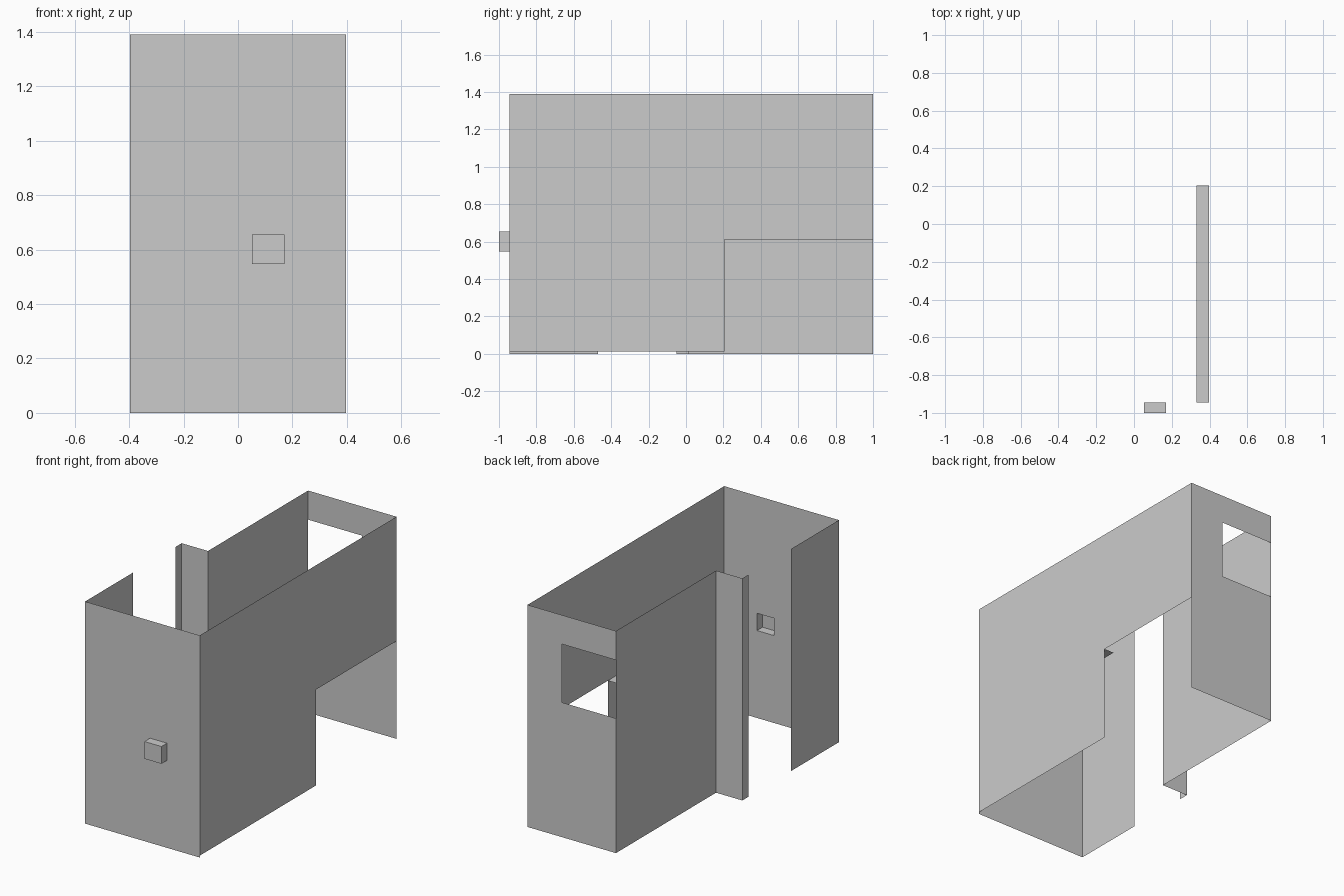
import bpy
import bmesh

if "Cube" in bpy.data.objects:
    bpy.data.objects.remove(bpy.data.objects["Cube"])

X, Y0, Y1, TOP = 0.397, -0.945, 1.0, 1.39
XR = -0.215          # left wall is set back here behind the doorway


def finish(name, bm):
    bmesh.ops.remove_doubles(bm, verts=bm.verts, dist=1e-5)
    me = bpy.data.meshes.new(name)
    bm.to_mesh(me)
    bm.free()
    ob = bpy.data.objects.new(name, me)
    bpy.context.collection.objects.link(ob)
    return ob


def panel(name, place, us, vs, openings=()):
    """Thin panel on a grid of cells, leaving out the opening cells."""
    bm = bmesh.new()
    for i in range(len(us) - 1):
        for j in range(len(vs) - 1):
            if (i, j) in openings:
                continue
            corners = ((us[i], vs[j]), (us[i + 1], vs[j]),
                       (us[i + 1], vs[j + 1]), (us[i], vs[j + 1]))
            bm.faces.new([bm.verts.new(place(u, v)) for u, v in corners])
    return finish(name, bm)


def strip_wall(name, path, z0=0.0, z1=TOP):
    """Thin wall rising from a floor-plan path."""
    bm = bmesh.new()
    for (ax, ay), (bx, by) in zip(path, path[1:]):
        bm.faces.new([bm.verts.new(p) for p in (
            (ax, ay, z0), (bx, by, z0), (bx, by, z1), (ax, ay, z1))])
    return finish(name, bm)


# Front wall with a square opening for the niche
NX, NZ = (0.052, 0.17), (0.547, 0.655)
panel("front_wall", lambda u, v: (u, Y0, v),
      (-X, *NX, X), (0, *NZ, TOP), {(1, 1)})

# Niche: box bulging outward, open to the room
bm = bmesh.new()
bmesh.ops.create_cube(bm, size=1)
for v in bm.verts:
    v.co = (NX[v.co.x > 0], (-1.0, Y0)[v.co.y > 0], NZ[v.co.z > 0])
bm.normal_update()
bmesh.ops.delete(bm, geom=[f for f in bm.faces if f.normal.y > 0.5],
                 context='FACES_ONLY')
finish("wall_niche", bm)

# Right wall, open low down at the back
LEDGE_Y, LEDGE_Z = 0.205, 0.612
panel("right_wall", lambda u, v: (X, u, v),
      (Y0, LEDGE_Y, Y1), (0.012, LEDGE_Z, TOP), {(1, 0)})

# Narrow ledge along the inside of the right wall
panel("wall_ledge", lambda u, v: (u, v, LEDGE_Z), (0.33, X), (Y0, LEDGE_Y))

# Back wall with a window running to the left corner
panel("back_wall", lambda u, v: (-u, Y1, v),
      (-X, -0.159, -XR), (0, 0.843, 1.208, TOP), {(1, 1)})

# Left wall on both sides of the full-height doorway
strip_wall("left_front_wall", [(-X, Y0), (-X, -0.47)])
strip_wall("left_back_wall", [(-X, -0.05), (-X, 0.01), (XR, 0.01), (XR, Y1)])
